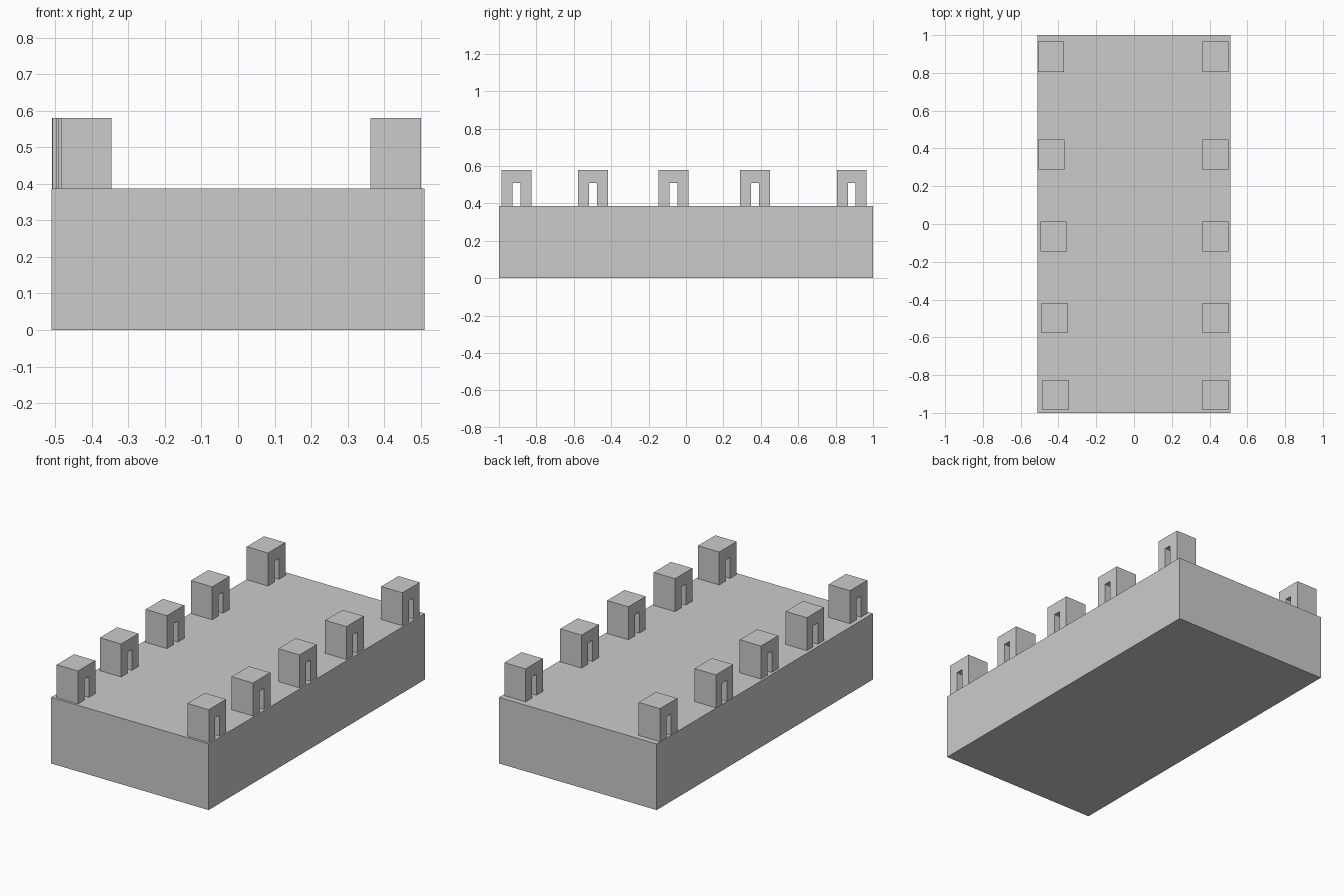
import bpy, bmesh

if "Cube" in bpy.data.objects:
    bpy.data.objects.remove(bpy.data.objects["Cube"])

BASE_TOP, BLOCK_TOP, NOTCH_TOP = 0.387, 0.58, 0.51


def extrude_profile(name, profile, x0, x1):
    """Extrude a closed (y, z) profile from x0 to x1."""
    bm = bmesh.new()
    face = bm.faces.new([bm.verts.new((x0, y, z)) for y, z in profile])
    ext = bmesh.ops.extrude_face_region(bm, geom=[face])
    moved = [v for v in ext["geom"] if isinstance(v, bmesh.types.BMVert)]
    bmesh.ops.translate(bm, vec=(x1 - x0, 0, 0), verts=moved)
    bmesh.ops.recalc_face_normals(bm, faces=bm.faces)
    mesh = bpy.data.meshes.new(name)
    bm.to_mesh(mesh)
    bm.free()
    obj = bpy.data.objects.new(name, mesh)
    bpy.context.collection.objects.link(obj)
    return obj


def gate_block(name, x, y):
    """Small block with a narrow doorway running through it along x."""
    w, d = 0.08, 0.021
    profile = [(y - w, BASE_TOP), (y - w, BLOCK_TOP), (y + w, BLOCK_TOP),
               (y + w, BASE_TOP), (y + d, BASE_TOP), (y + d, NOTCH_TOP),
               (y - d, NOTCH_TOP), (y - d, BASE_TOP)]
    extrude_profile(name, profile, x, x + 0.138)


# Base slab
extrude_profile("base_slab", [(-1, 0), (-1, BASE_TOP), (1, BASE_TOP), (1, 0)],
                -0.51, 0.51)

# Two rows of doorway blocks; the left row drifts slightly inward to the front
rows = [(-0.906, -0.484), (-0.497, -0.491), (-0.066, -0.496),
        (0.368, -0.507), (0.886, -0.508)]
for i, (y, left_x) in enumerate(rows, 1):
    gate_block(f"left_block_{i}", left_x, y)
    gate_block(f"right_block_{i}", 0.363, y)
